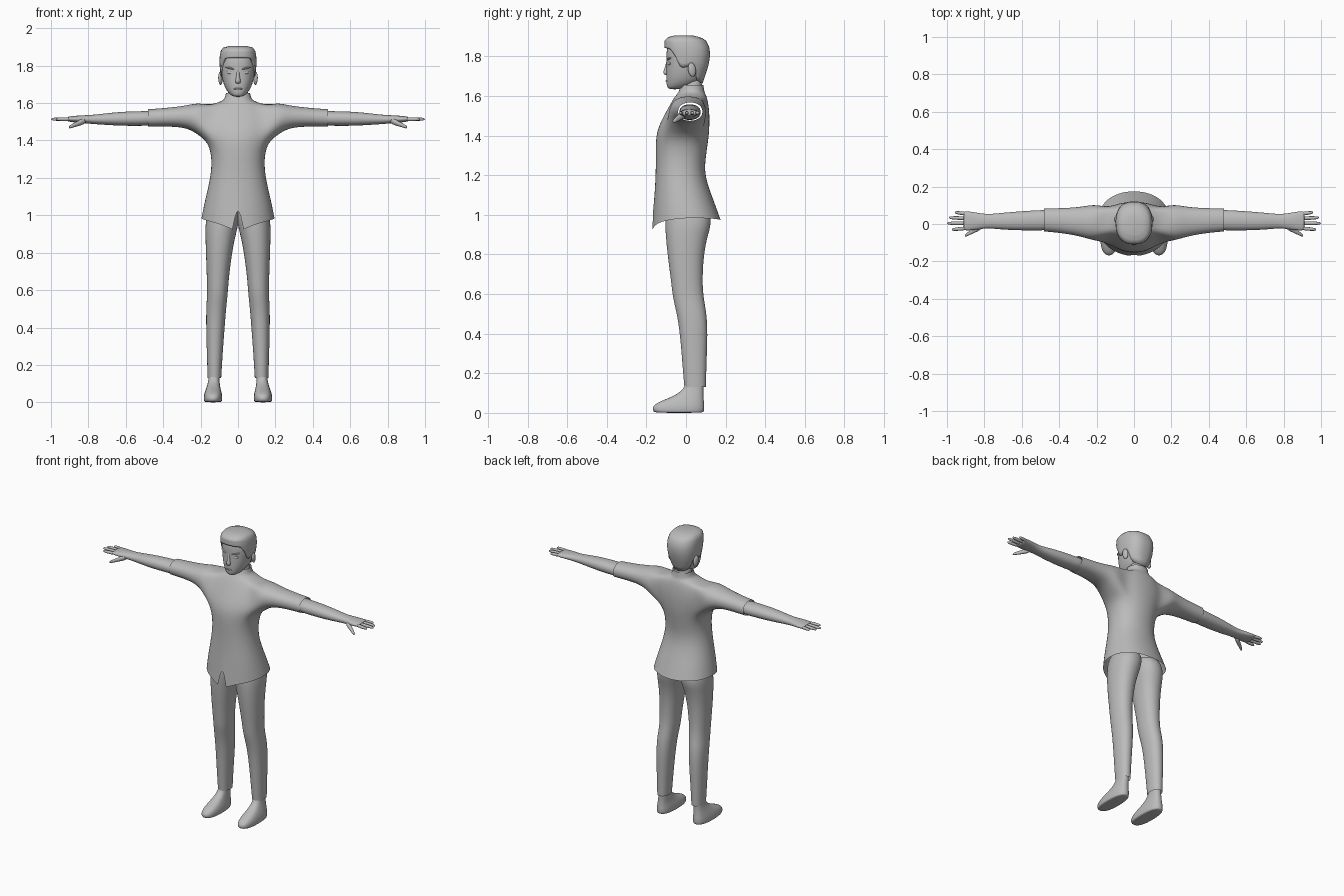
import bpy, bmesh, math
from mathutils import Matrix, Vector, Euler

if "Cube" in bpy.data.objects:
    bpy.data.objects.remove(bpy.data.objects["Cube"])

grey = bpy.data.materials.new("plain_grey")
grey.diffuse_color = (0.5, 0.5, 0.5, 1)
grey.use_nodes = True
grey.node_tree.nodes["Principled BSDF"].inputs["Base Color"].default_value = grey.diffuse_color


def sgn_pow(v, p):
    return math.copysign(abs(v) ** (2 / p), v)


def finish(name, bm, subdiv=2):
    bmesh.ops.recalc_face_normals(bm, faces=bm.faces)
    for f in bm.faces:
        f.smooth = True
    me = bpy.data.meshes.new(name)
    bm.to_mesh(me)
    bm.free()
    me.materials.append(grey)
    ob = bpy.data.objects.new(name, me)
    bpy.context.collection.objects.link(ob)
    if subdiv:
        m = ob.modifiers.new("smooth", 'SUBSURF')
        m.levels = m.render_levels = subdiv
        m.boundary_smooth = 'PRESERVE_CORNERS'
    return ob


def ring(axis, pos, u0, u1, v0, v1, n, p=2.2, k=1.026):
    """Rounded section across z (u=x, v=y) or across x (u=y, v=z)."""
    pts = []
    for i in range(n):
        a = -math.pi / 2 + 2 * math.pi * i / n
        u = (u0 + u1) / 2 + k * (u1 - u0) / 2 * sgn_pow(math.cos(a), p)
        v = (v0 + v1) / 2 + k * (v1 - v0) / 2 * sgn_pow(math.sin(a), p)
        pts.append(Vector((u, v, pos)) if axis == 'z' else Vector((pos, u, v)))
    return pts


def loft(name, axis, rings, side=1, n=16, caps=(True, True), p=2.2, subdiv=2):
    bm = bmesh.new()
    rows = []
    for r in rings:
        rows.append([bm.verts.new((q.x * side, q.y, q.z)) for q in ring(axis, *r, n, p)])
    for a, b in zip(rows, rows[1:]):
        for i in range(n):
            j = (i + 1) % n
            bm.faces.new((a[i], a[j], b[j], b[i]))
    if caps[0]:
        bm.faces.new(rows[0])
    if caps[1]:
        bm.faces.new(rows[-1])
    return finish(name, bm, subdiv)


def blob(name, loc, radii, rot=(0, 0, 0)):
    bm = bmesh.new()
    mat = Matrix.LocRotScale(Vector(loc), Euler(rot), Vector(radii))
    bmesh.ops.create_uvsphere(bm, u_segments=20, v_segments=12, radius=1, matrix=mat)
    return finish(name, bm, 0)


def interp(table, x):
    """Linear lookup of every remaining column by the first column."""
    if x <= table[0][0]:
        return table[0][1:]
    for a, b in zip(table, table[1:]):
        if x <= b[0]:
            t = (x - a[0]) / (b[0] - a[0])
            return [p + (q - p) * t for p, q in zip(a[1:], b[1:])]
    return table[-1][1:]


# Shirt: body rows (height, half width, front, back), sleeves bridged into side holes
body = [(0.98, .195, -.165, .174), (1.07, .178, -.16, .14), (1.2, .146, -.152, .09),
        (1.3, .138, -.152, .1), (1.39, .157, -.152, .114), (1.45, .18, -.137, .118),
        (1.52, .185, -.1, .118), (1.588, .15, -.062, .108), (1.609, .09, -.045, .097),
        (1.622, .07, -.036, .092), (1.655, .064, -.024, .088)]
sleeve = [(.215, -.09, .106, 1.432, 1.602), (.27, -.07, .093, 1.467, 1.588),
          (.36, -.052, .085, 1.475, 1.576), (.44, -.043, .084, 1.474, 1.57),
          (.482, -.04, .083, 1.474, 1.567)]
N = 16
bm = bmesh.new()
rows = []
for z, w, f, b in body:
    rows.append([bm.verts.new(q) for q in ring('z', z, -w, w, f, b, N)])
for v in rows[0]:                                   # curved hem
    front = v.co.y < -.01
    v.co.z = .925 + .055 * abs(v.co.x) / .195 if front else .972 + .012 * abs(v.co.x) / .195
slit_l = rows[0][0]                                 # front slit
slit_l.co.x = -.03
slit_r = bm.verts.new((.03, slit_l.co.y, slit_l.co.z))
for r in range(len(rows) - 1):
    for i in range(N):
        if 4 <= r <= 6 and i in (2, 3, 4, 5, 10, 11, 12, 13):
            continue
        j = (i + 1) % N
        low = slit_r if (r == 0 and i == 0) else rows[r][i]
        bm.faces.new((low, rows[r][j], rows[r + 1][j], rows[r + 1][i]))
bmesh.ops.delete(bm, geom=[v for v in bm.verts if not v.link_faces], context='VERTS')
for s in (1, -1):
    hole = [e for e in bm.edges if e.is_boundary and
            all(1.38 < v.co.z < 1.6 and v.co.x * s > .05 for v in e.verts)]
    n = len(hole)
    prev = None
    for r in sleeve:
        cur = [bm.verts.new((q.x * s, q.y, q.z)) for q in ring('x', *r, n)]
        if prev:
            for i in range(n):
                j = (i + 1) % n
                bm.faces.new((prev[i], prev[j], cur[j], cur[i]))
        else:
            first = [bm.edges.new((cur[i], cur[(i + 1) % n])) for i in range(n)]
        prev = cur
    bmesh.ops.bridge_loops(bm, edges=hole + first)
finish("shirt", bm)

# Limbs, one of each per side
for s, tag in ((1, "left"), (-1, "right")):
    loft(tag + "_trouser_leg", 'z', [
        (.13, .09, .162, -.008, .1), (.25, .083, .166, -.018, .103), (.4, .072, .17, -.03, .109),
        (.5, .064, .17, -.045, .104), (.58, .055, .164, -.066, .088), (.66, .05, .166, -.074, .082),
        (.8, .033, .171, -.093, .088), (.9, .012, .174, -.102, .11), (.96, -.004, .174, -.105, .13),
        (1.06, -.015, .155, -.1, .11)], s, caps=(False, True))
    loft(tag + "_shoe", 'z', [
        (.0, .092, .176, -.148, .08), (.006, .086, .182, -.166, .09), (.03, .084, .183, -.17, .092),
        (.052, .088, .178, -.145, .09), (.075, .094, .17, -.085, .088), (.1, .098, .162, -.035, .087),
        (.13, .1, .156, -.005, .088), (.17, .1, .156, 0, .088)], s, p=2.5)
    loft(tag + "_forearm", 'x', [
        (.44, -.032, .075, 1.48, 1.56), (.5, -.034, .074, 1.479, 1.556), (.6, -.034, .068, 1.478, 1.555),
        (.7, -.03, .06, 1.483, 1.546), (.77, -.022, .052, 1.488, 1.537), (.82, -.026, .056, 1.492, 1.535),
        (.87, -.034, .066, 1.496, 1.532), (.905, -.034, .068, 1.501, 1.528),
        (.912, -.028, .06, 1.504, 1.525)], s)
    for name, y0, y1, tip in (("little", .054, .062, .958), ("ring", .03, .034, .99),
                              ("middle", .004, .004, 1.0), ("index", -.022, -.03, .975)):
        fr = []
        for t, r in ((0, .011), (.5, .0105), (.85, .009), (1, .005)):
            y = y0 + (y1 - y0) * t
            fr.append((.89 + (tip - .89) * t, y - r, y + r, 1.514 - r, 1.514 + r))
        loft(f"{tag}_{name}_finger", 'x', fr, s, n=8, subdiv=1)
    th = []
    for t, r in ((0, .02), (.35, .017), (.7, .012), (.92, .01), (1, .005)):
        x, y, z = .81 + .095 * t, -.008 - .055 * t, 1.51 - .04 * t
        th.append((x, y - r, y + r, z - r, z + r))
    loft(tag + "_thumb", 'x', th, s, n=8, subdiv=1)
    # Face parts that come in pairs
    blob(tag + "_ear", (.094 * s, .03, 1.732), (.011, .02, .035), (.15, 0, .25 * s))
    blob(tag + "_eye", (.042 * s, -.085, 1.763), (.019, .006, .008), (0, -.1 * s, .35 * s))
    blob(tag + "_brow", (.044 * s, -.087, 1.787), (.027, .007, .005), (0, -.2 * s, .38 * s))

# Neck and head
loft("neck", 'z', [(1.57, -.056, .056, -.012, .082), (1.62, -.053, .053, -.014, .08),
                   (1.70, -.055, .055, -.014, .082)])
skull = [(1.633, .022, -.085, -.03), (1.645, .042, -.096, .01), (1.672, .064, -.098, .07),
         (1.71, .079, -.099, .09), (1.76, .089, -.096, .105), (1.8, .092, -.098, .112),
         (1.85, .088, -.095, .106), (1.885, .06, -.07, .07)]
loft("head", 'z', [(z, -w, w, f, b) for z, w, f, b in skull], n=20, p=2.25)
loft("nose", 'z', [(1.703, -.01, .01, -.104, -.08), (1.713, -.017, .017, -.117, -.08),
                   (1.73, -.012, .012, -.113, -.08), (1.755, -.008, .008, -.103, -.08),
                   (1.785, -.009, .009, -.098, -.08)], n=10, subdiv=1)
blob("mouth", (0, -.096, 1.676), (.024, .008, .005))

# Hair: shell whose lower edge follows the hairline from forehead to nape
cap = [(1.66, .06, -.09, .083), (1.71, .084, -.1, .1), (1.76, .095, -.1, .115), (1.81, .099, -.103, .122),
       (1.85, .098, -.109, .117), (1.88, .092, -.108, .1), (1.896, .08, -.092, .075), (1.905, .05, -.06, .035)]
hairline = [(-.1, 1.842), (-.07, 1.838), (-.045, 1.8), (-.022, 1.75), (.002, 1.74),
            (.03, 1.765), (.052, 1.735), (.07, 1.68), (.12, 1.662)]
bm = bmesh.new()
n, rows = 48, []
for k in range(13):
    t = 1 - (1 - k / 12) ** 1.6
    row = []
    for i in range(n):
        a = -math.pi / 2 + 2 * math.pi * i / n
        low = interp(hairline, .01 + .11 * math.sin(a))[0]
        z = low + (1.905 - low) * t
        w, f, b = interp(cap, z)
        x = w * sgn_pow(math.cos(a), 2.4)
        y = (f + b) / 2 + (b - f) / 2 * sgn_pow(math.sin(a), 2.4)
        row.append(bm.verts.new((x, y, z)))
    rows.append(row)
for a, b in zip(rows, rows[1:]):
    for i in range(n):
        j = (i + 1) % n
        bm.faces.new((a[i], a[j], b[j], b[i]))
bm.faces.new(rows[-1])
hair = finish("hair", bm, 0)
m = hair.modifiers.new("thickness", 'SOLIDIFY')
m.thickness, m.offset = .012, -1
